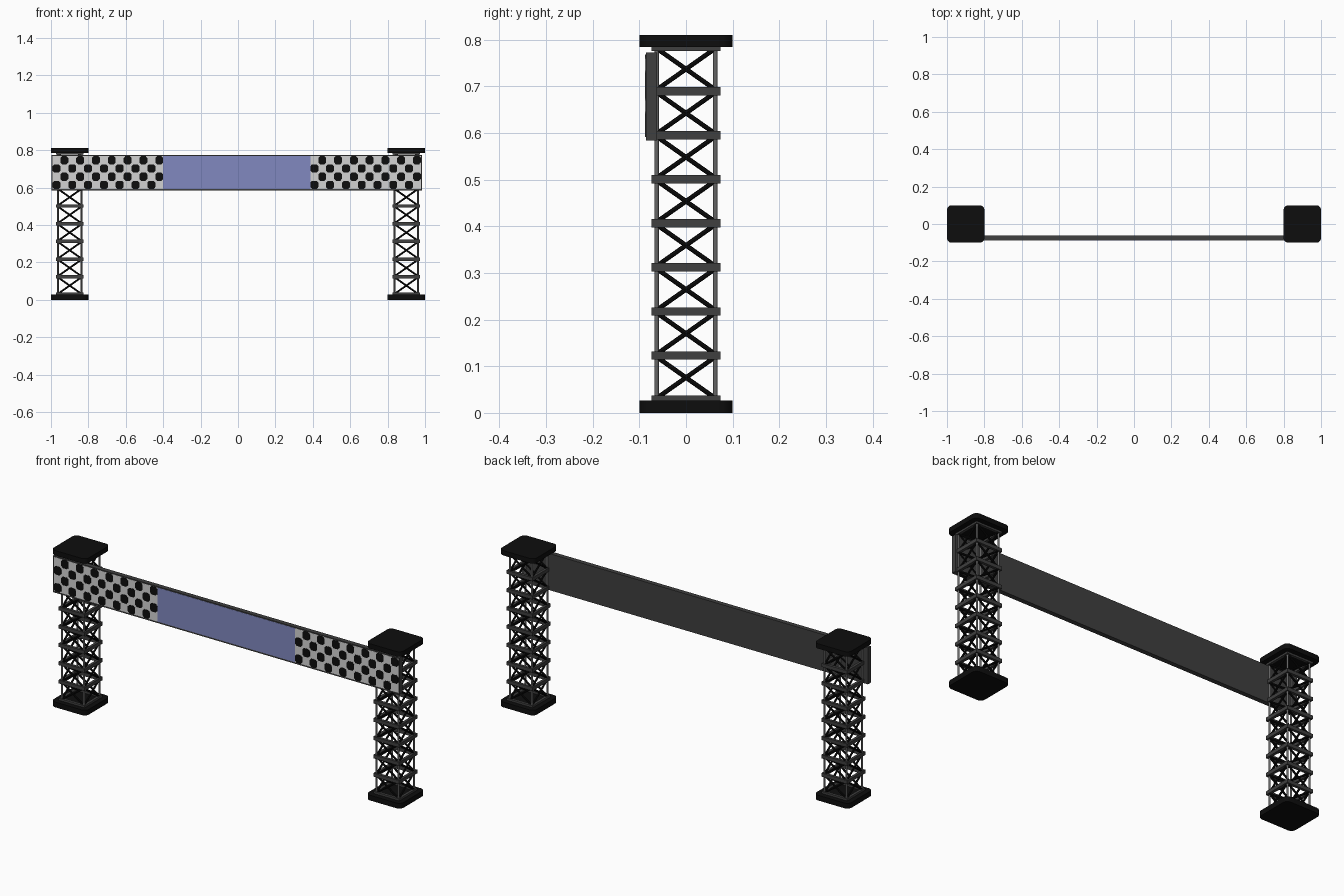
import bpy, bmesh, math
from mathutils import Vector, Matrix

if "Cube" in bpy.data.objects:
    bpy.data.objects.remove(bpy.data.objects["Cube"])


def material(name, rgb):
    m = bpy.data.materials.new(name)
    m.diffuse_color = (*rgb, 1)
    m.use_nodes = True
    m.node_tree.nodes["Principled BSDF"].inputs["Base Color"].default_value = m.diffuse_color
    return m


BLACK = material("black", (0.004, 0.004, 0.004))
DARK = material("dark grey", (0.05, 0.05, 0.05))
STEEL = material("steel grey", (0.13, 0.13, 0.13))
LIGHT = material("light grey", (0.65, 0.65, 0.65))
BLUE = material("banner blue", (0.22, 0.25, 0.53))


def finish(name, bm, mat):
    bmesh.ops.recalc_face_normals(bm, faces=bm.faces)
    me = bpy.data.meshes.new(name)
    bm.to_mesh(me)
    bm.free()
    me.materials.append(mat)
    ob = bpy.data.objects.new(name, me)
    bpy.context.collection.objects.link(ob)
    return ob


def add_box(bm, lo, hi):
    lo, hi = Vector(lo), Vector(hi)
    mat = Matrix.Translation((lo + hi) / 2) @ Matrix.Diagonal((*(hi - lo), 1))
    bmesh.ops.create_cube(bm, size=1, matrix=mat)


def add_rod(bm, a, b, r, sides):
    a, b = Vector(a), Vector(b)
    d = b - a
    mat = Matrix.Translation((a + b) / 2) @ d.to_track_quat('Z', 'Y').to_matrix().to_4x4()
    bmesh.ops.create_cone(bm, cap_ends=True, segments=sides, radius1=r, radius2=r,
                          depth=d.length, matrix=mat)


def add_prism(bm, pts, direction):
    f = bm.faces.new([bm.verts.new(p) for p in pts])
    g = bmesh.ops.extrude_face_region(bm, geom=[f])
    bmesh.ops.translate(bm, vec=direction,
                        verts=[v for v in g['geom'] if isinstance(v, bmesh.types.BMVert)])


def smooth(ob):
    bpy.ops.object.select_all(action='DESELECT')
    ob.select_set(True)
    bpy.context.view_layer.objects.active = ob
    bpy.ops.object.shade_smooth_by_angle(angle=math.radians(40))


STEP, Z0, R = 0.0945, 0.0285, 0.063
for side, cx in (("left", -0.9), ("right", 0.9)):
    # rounded base and cap plates
    for part, z, h in (("base_plate", 0, 0.027), ("cap_plate", 0.785, 0.025)):
        bm = bmesh.new()
        pts = []
        for q in range(4):
            c = math.radians(45 + 90 * q)
            ox, oy = (math.copysign(0.075, math.cos(c)), math.copysign(0.075, math.sin(c)))
            for k in range(7):
                a = math.radians(90 * q + 15 * k)
                pts.append((cx + ox + 0.025 * math.cos(a), oy + 0.025 * math.sin(a), z))
        add_prism(bm, pts, (0, 0, h))
        smooth(finish(f"{side}_{part}", bm, BLACK))

    # corner posts
    bm = bmesh.new()
    for sx in (-1, 1):
        for sy in (-1, 1):
            add_rod(bm, (cx + sx * R, sy * R, 0.02), (cx + sx * R, sy * R, 0.79), 0.005, 12)
    smooth(finish(f"{side}_posts", bm, STEEL))

    # horizontal ring bars
    bm = bmesh.new()
    for i in range(9):
        z = Z0 + i * STEP
        for s in (-1, 1):
            m = s * 0.067
            add_box(bm, (cx - 0.074, m - 0.007, z - 0.009), (cx + 0.074, m + 0.007, z + 0.009))
            add_box(bm, (cx + m - 0.007, -0.06, z - 0.009), (cx + m + 0.007, 0.06, z + 0.009))
    finish(f"{side}_rings", bm, DARK)

    # crossed braces on all four faces
    bm = bmesh.new()
    for i in range(8):
        za, zb = Z0 + i * STEP + 0.005, Z0 + (i + 1) * STEP - 0.005
        for s in (-1, 1):
            for d in (-1, 1):
                add_rod(bm, (cx - d * 0.06, s * R, za), (cx + d * 0.06, s * R, zb), 0.005, 8)
                add_rod(bm, (cx + s * R, -d * 0.06, za), (cx + s * R, d * 0.06, zb), 0.005, 8)
    smooth(finish(f"{side}_braces", bm, BLACK))

# banner board
X0, X1, ZB, ZT, YF = -0.997, 0.983, 0.584, 0.773, -0.086
bm = bmesh.new()
add_box(bm, (X0, YF, ZB), (X1, -0.062, ZT))
finish("banner_board", bm, DARK)

# blue centre panel
ZL, ZH = 0.592, 0.768
bm = bmesh.new()
add_box(bm, (-0.4, YF - 0.001, ZL), (0.387, YF + 0.002, ZH))
finish("banner_centre", bm, BLUE)

# chequered end panels: light plate with black clipped squares
for side, xa, xb in (("left", X0 + 0.005, -0.4), ("right", 0.387, X1 - 0.005)):
    bm = bmesh.new()
    add_box(bm, (xa, YF - 0.001, ZL), (xb, YF + 0.002, ZH))
    finish(f"{side}_check_panel", bm, LIGHT)
    bm = bmesh.new()
    cols, rows = 14, 4
    w, h = (xb - xa) / cols, (ZH - ZL) / rows
    for i in range(cols):
        for j in range(rows):
            if (i + j) % 2:
                continue
            x, z = xa + (i + 0.5) * w, ZL + (j + 0.5) * h
            u, v, c = w * 0.5, h * 0.5, 0.28
            octo = [(1, c), (c, 1), (-c, 1), (-1, c), (-1, -c), (-c, -1), (c, -1), (1, -c)]
            octo = [(math.copysign(1, p) if abs(p) == 1 else p * 2, 
                     math.copysign(1, q) if abs(q) == 1 else q * 2) for p, q in octo]
            add_prism(bm, [(x + p * u, YF - 0.002, z + q * v) for p, q in octo], (0, 0.002, 0))
    finish(f"{side}_check_squares", bm, BLACK)
